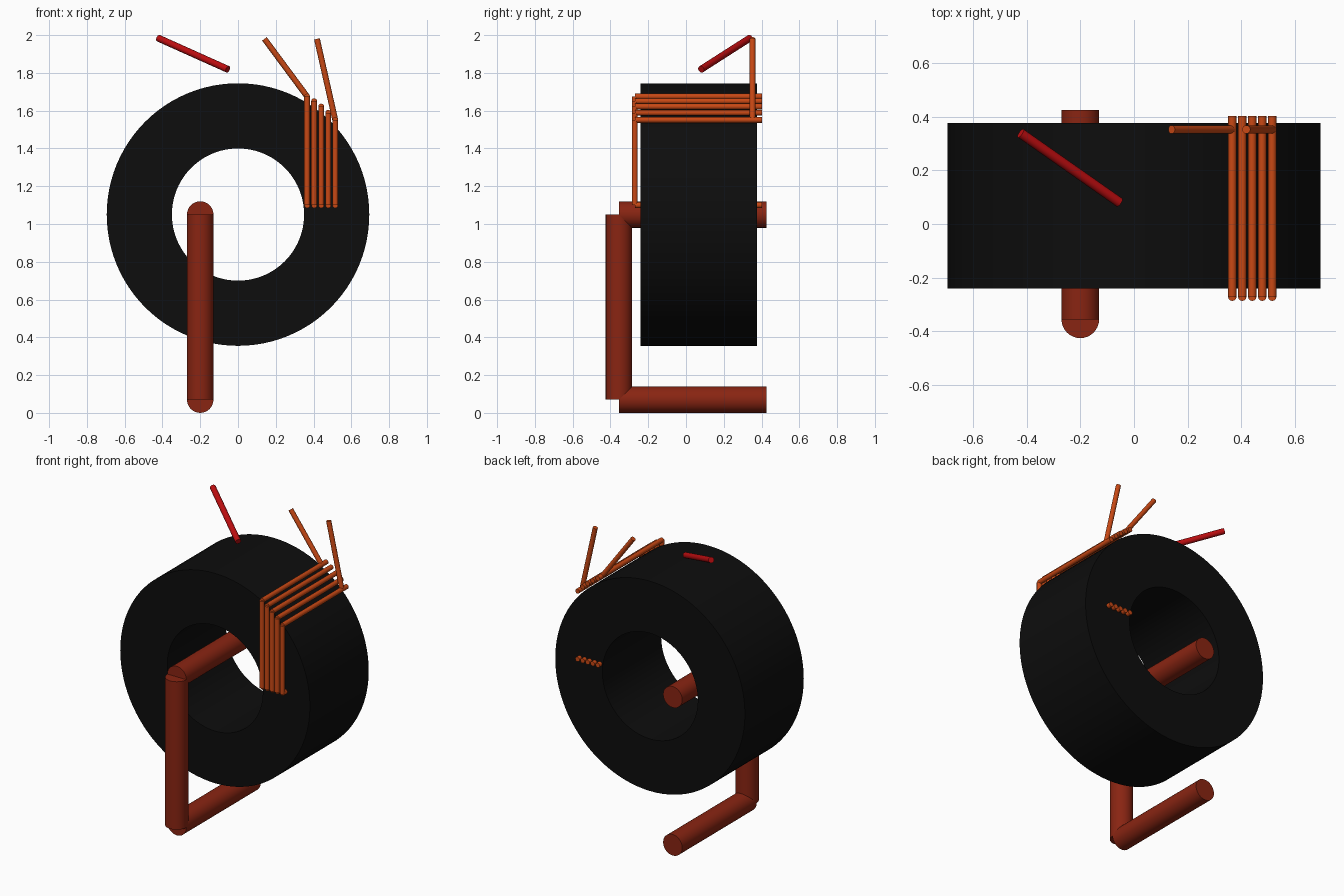
import bpy, bmesh, math
from mathutils import Vector, Matrix

if "Cube" in bpy.data.objects:
    bpy.data.objects.remove(bpy.data.objects["Cube"], do_unlink=True)


def material(name, rgb):
    m = bpy.data.materials.new(name)
    m.use_nodes = True
    m.diffuse_color = (*rgb, 1)
    bsdf = next(n for n in m.node_tree.nodes if n.type == "BSDF_PRINCIPLED")
    bsdf.inputs["Base Color"].default_value = (*rgb, 1)
    return m


BLACK = material("core black", (0.004, 0.004, 0.004))
RUST = material("dark copper", (0.25, 0.018, 0.006))
COPPER = material("bright copper", (0.58, 0.065, 0.007))
RED = material("red", (0.50, 0.004, 0.005))


def finish(bm, name, mat):
    bmesh.ops.recalc_face_normals(bm, faces=bm.faces)
    mesh = bpy.data.meshes.new(name)
    bm.to_mesh(mesh)
    bm.free()
    mesh.materials.append(mat)
    mesh.shade_smooth()
    mesh.set_sharp_from_angle(angle=math.radians(30))
    obj = bpy.data.objects.new(name, mesh)
    bpy.context.collection.objects.link(obj)
    return obj


def rod(name, start, end, radius, mat, sides=32):
    """Capped cylinder between two points."""
    a, b = Vector(start), Vector(end)
    turn = (b - a).to_track_quat("Z", "Y").to_matrix().to_4x4()
    bm = bmesh.new()
    bmesh.ops.create_cone(bm, cap_ends=True, segments=sides, radius1=radius, radius2=radius,
                          depth=(b - a).length, matrix=Matrix.Translation((a + b) / 2) @ turn)
    return finish(bm, name, mat)


# Ring core: a rectangular section spun round the y axis
CENTER_Z, R_IN, R_OUT = 1.05, 0.35, 0.695
FRONT, BACK = -0.24, 0.376
bm = bmesh.new()
section = [bm.verts.new((r, y, CENTER_Z))
           for r, y in ((R_IN, FRONT), (R_OUT, FRONT), (R_OUT, BACK), (R_IN, BACK))]
edges = [bm.edges.new((section[i], section[(i + 1) % 4])) for i in range(4)]
bmesh.ops.spin(bm, geom=section + edges, cent=(0, 0, CENTER_Z), axis=(0, 1, 0),
               angle=math.tau, steps=96, use_merge=True)
bmesh.ops.remove_doubles(bm, verts=bm.verts, dist=1e-4)
finish(bm, "ring_core", BLACK)

# Thick conductor: through the hole, down the front and back underneath
X, Y0, Y1, R = -0.2, -0.355, 0.425, 0.07
rod("conductor_top", (X, Y0, 1.05), (X, Y1, 1.05), R, RUST)
rod("conductor_upright", (X, Y0, 0.07), (X, Y0, 1.05), R, RUST)
rod("conductor_bottom", (X, Y0, 0.07), (X, Y1, 0.07), R, RUST)

# Thin winding: five turns following the outer curve of the ring
WIRE, WIRE_Y, WIRE_BACK, INNER_Z = 0.0155, -0.271, 0.402, 1.1
turns = []
for i in range(5):
    x = 0.366 + i * 0.0372
    z = CENTER_Z + math.sqrt(R_OUT ** 2 - x ** 2) + 0.034
    turns.append((x, z))
    rod(f"winding_front_{i + 1}", (x, WIRE_Y, INNER_Z), (x, WIRE_Y, z), WIRE, COPPER, 16)
    rod(f"winding_outer_{i + 1}", (x, WIRE_Y, z), (x, WIRE_BACK, z), WIRE, COPPER, 16)
    rod(f"winding_inner_{i + 1}", (x, WIRE_Y, INNER_Z), (x, WIRE_BACK, INNER_Z), WIRE, COPPER, 16)

# Free ends of the winding
LEAD_Y = 0.352
for name, (x, z), top in (("lead_inner", turns[0], (0.14, LEAD_Y, 1.98)),
                          ("lead_outer", turns[-1], (0.418, LEAD_Y, 1.98))):
    rod(name, (x, LEAD_Y, z), top, WIRE, COPPER, 16)

# Red pointer floating above the ring
rod("red_pointer", (-0.422, 0.338, 1.984), (-0.054, 0.08, 1.819), 0.0185, RED, 16)
